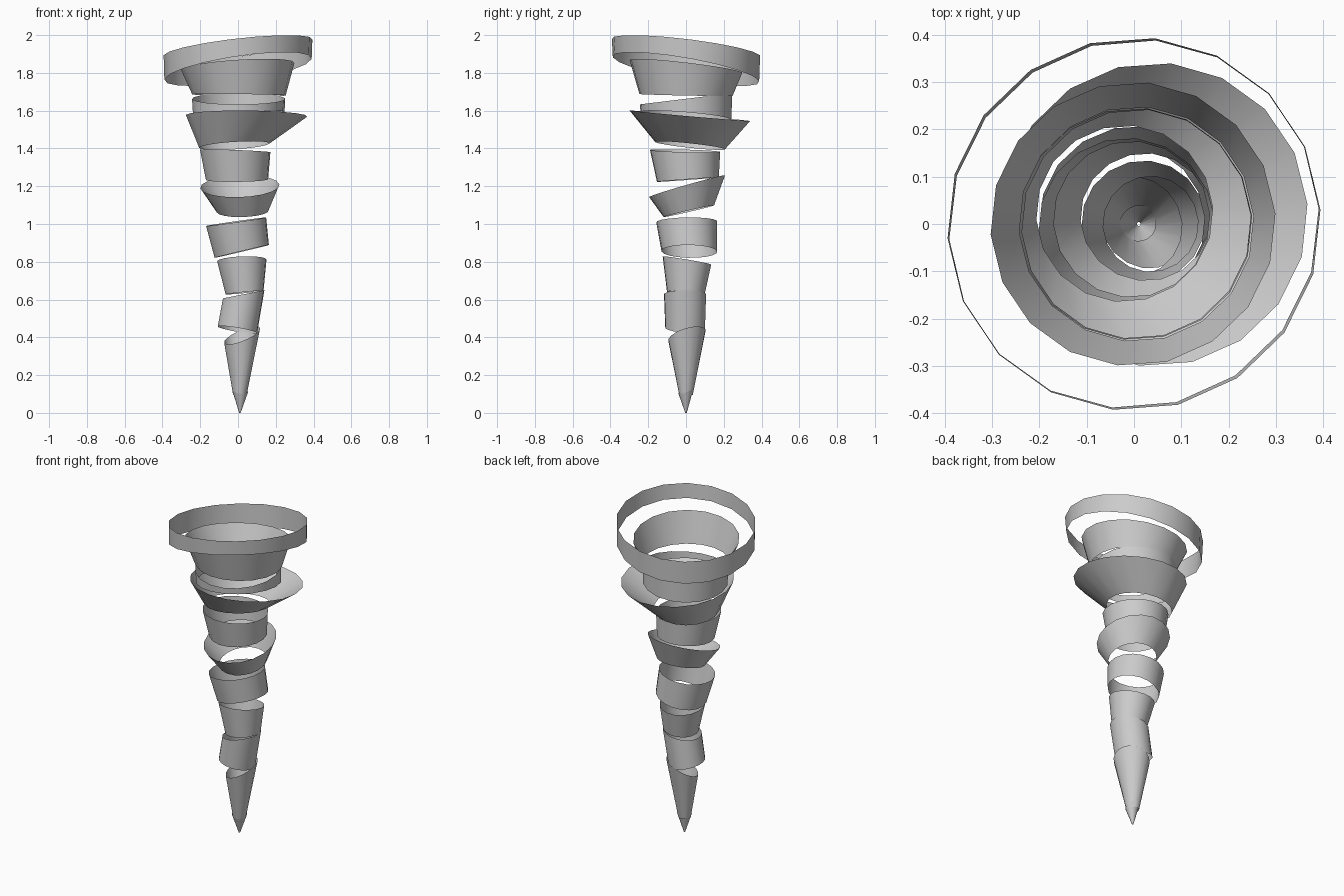
import bpy, bmesh
from math import cos, sin, tau, radians
from mathutils import Vector

SIDES = 18
PHASE = radians(4)

# A ring is (centre x, y, z, radius, rise towards +x, rise towards +y)
BANDS = [
    ("tip_cone", (.01, 0, .0, .004, 0, 0), (.011, 0, .117, .043, -.008, .016)),
    ("band_01", (.01, 0, .095, .036, 0, 0), (.022, .005, .41, .103, .043, .032)),
    ("band_02", (-.003, -.005, .44, .106, -.018, -.011), (.03, -.005, .628, .112, .022, 0)),
    ("band_03", (.035, 0, .637, .101, .01, -.003), (.02, .005, .807, .131, .005, -.022)),
    ("band_04", (.02, .018, .855, .148, .035, -.002), (-.01, .003, 1.012, .161, .023, .003)),
    ("band_05", (.025, .015, 1.068, .138, .004, .032), (.01, .006, 1.2, .21, .008, .06)),
    ("band_06", (-.005, .01, 1.235, .165, .002, .012), (-.015, -.005, 1.387, .187, -.007, -.005)),
    ("band_07", (-.02, .022, 1.415, .187, .012, -.02), (.045, .02, 1.573, .322, -.003, -.028)),
    ("band_08", (.005, 0, 1.572, .243, .02, -.02), (.003, 0, 1.663, .247, 0, .03)),
    ("band_09", (.005, 0, 1.683, .248, -.003, -.005), (-.002, 0, 1.835, .302, .02, -.035)),
    ("top_band", (0, 0, 1.82, .395, .06, -.07), (0, 0, 1.935, .397, .045, -.048)),
]


def ring(bm, x, y, z, r, sx, sy):
    tilt = Vector((0, 0, 1)).rotation_difference(Vector((-sx / r, -sy / r, 1)))
    verts = []
    for i in range(SIDES):
        a = PHASE + tau * i / SIDES
        p = tilt @ Vector((r * cos(a), r * sin(a), 0))
        verts.append(bm.verts.new(Vector((x, y, z)) + p))
    return verts


# Open, individually tilted funnel bands stacked from the tip up
for name, low, high in BANDS:
    bm = bmesh.new()
    a, b = ring(bm, *low), ring(bm, *high)
    for i in range(SIDES):
        j = (i + 1) % SIDES
        bm.faces.new((a[i], a[j], b[j], b[i])).smooth = True
    mesh = bpy.data.meshes.new(name)
    bm.to_mesh(mesh)
    bm.free()
    bpy.context.collection.objects.link(bpy.data.objects.new(name, mesh))
